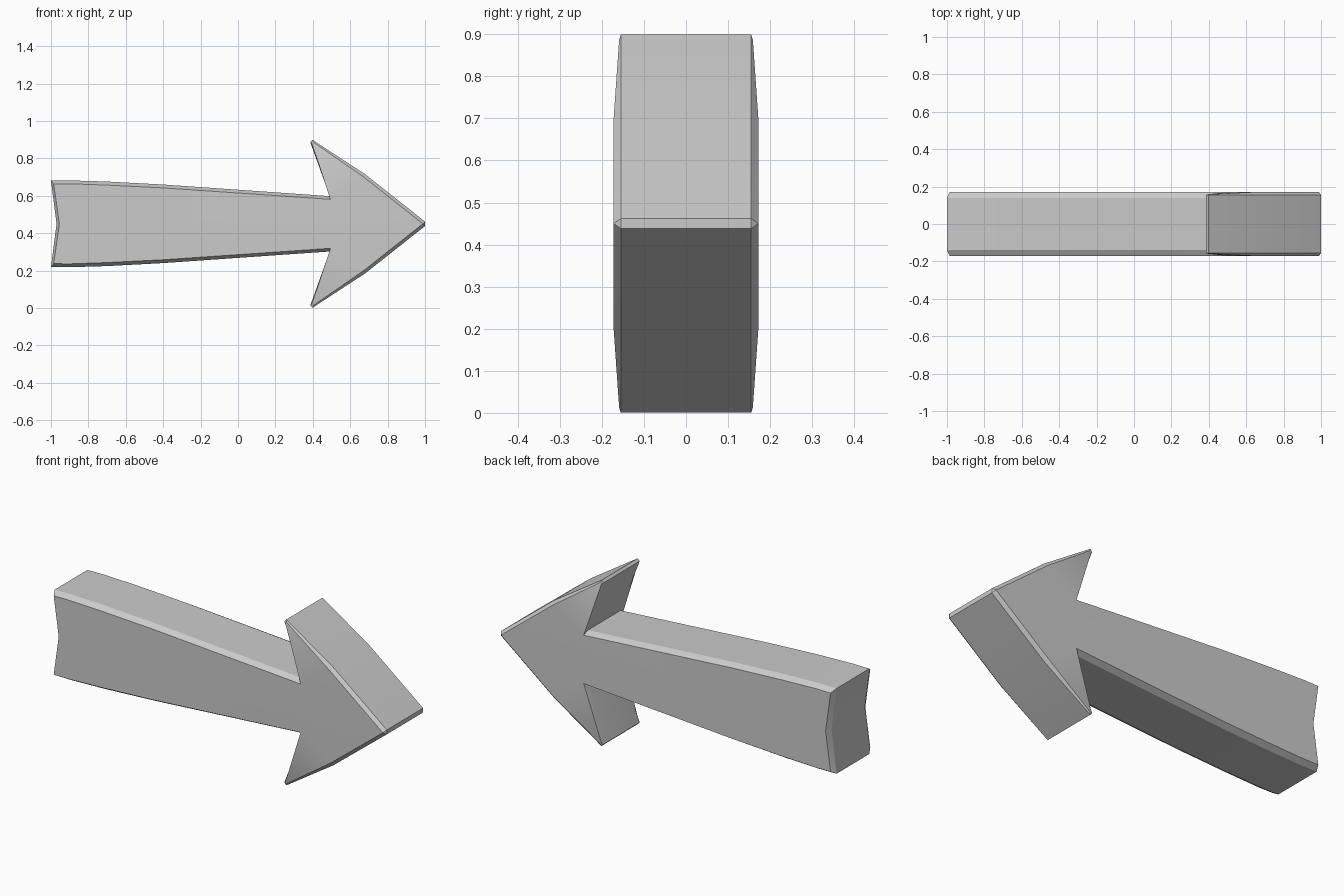
import bpy, bmesh

if "Cube" in bpy.data.objects:
    bpy.data.objects.remove(bpy.data.objects["Cube"])

# Upper half of the arrow outline: outer edge (x, z, depth), then bevelled front edge (x, z, depth)
rows = [
    ((-0.97, 0.0, 0.14), (-0.955, 0.0, 0.17)),      # tail notch
    ((-1.0, 0.231, 0.14), (-0.985, 0.213, 0.17)),   # tail corner
    ((-0.90, 0.232, 0.14), (-0.90, 0.214, 0.17)),
    ((-0.70, 0.226, 0.14), (-0.70, 0.207, 0.17)),
    ((-0.40, 0.210, 0.14), (-0.40, 0.192, 0.17)),
    ((0.49, 0.148, 0.14), (0.494, 0.131, 0.17)),    # neck
    ((0.386, 0.437, 0.155), (0.394, 0.433, 0.159)), # barb
    ((0.398, 0.449, 0.155), (0.402, 0.437, 0.159)),
    ((0.68, 0.265, 0.155), (0.672, 0.250, 0.172)),  # shoulder
    ((1.0, 0.012, 0.155), (0.988, 0.0, 0.172)),     # tip
]

bm = bmesh.new()


def vert(x, z, d):
    return bm.verts.new((x, -d, z))


mid = [vert(o[0], o[1], 0) for o, i in rows]
outer = [vert(*o) for o, i in rows]
inner = [vert(*i) for o, i in rows]

# Side walls and bevels
for a in range(len(rows) - 1):
    b = a + 1
    bm.faces.new((mid[a], outer[a], outer[b], mid[b]))
    bm.faces.new((outer[a], inner[a], inner[b], outer[b]))

# Blunt tip
tip_mid, tip_edge = vert(1.0, 0, 0), vert(1.0, 0, 0.155)
bm.faces.new((mid[-1], outer[-1], tip_edge, tip_mid))
bm.faces.new((outer[-1], inner[-1], tip_edge))

# Front face: tail, shaft and head strips down to the centre line
centre = {k: vert(rows[k][1][0], 0, rows[k][1][2]) for k in (2, 3, 4, 5, 8)}
bm.faces.new((inner[0], inner[1], inner[2]))
bm.faces.new((inner[0], inner[2], centre[2]))
for a, b in ((2, 3), (3, 4), (4, 5), (5, 8)):
    bm.faces.new((centre[a], inner[a], inner[b], centre[b]))
bm.faces.new((inner[5], inner[6], inner[8]))
bm.faces.new((inner[6], inner[7], inner[8]))
bm.faces.new((centre[8], inner[8], inner[9]))

bmesh.ops.recalc_face_normals(bm, faces=bm.faces)
# Front face must point towards -y
bm.faces.ensure_lookup_table()
if bm.faces[-1].normal.y > 0:
    bmesh.ops.reverse_faces(bm, faces=bm.faces)

mesh = bpy.data.meshes.new("arrow")
bm.to_mesh(mesh)
bm.free()
arrow = bpy.data.objects.new("arrow", mesh)
arrow.location.z = 0.45
bpy.context.collection.objects.link(arrow)

# Mirror the quarter front to back and top to bottom
m = arrow.modifiers.new("mirror", "MIRROR")
m.use_axis = (False, True, True)
m.use_clip = True
m.merge_threshold = 0.0005

bpy.context.view_layer.objects.active = arrow
arrow.select_set(True)
bpy.ops.object.modifier_apply(modifier=m.name)
bpy.ops.object.shade_smooth_by_angle(angle=0.35)
